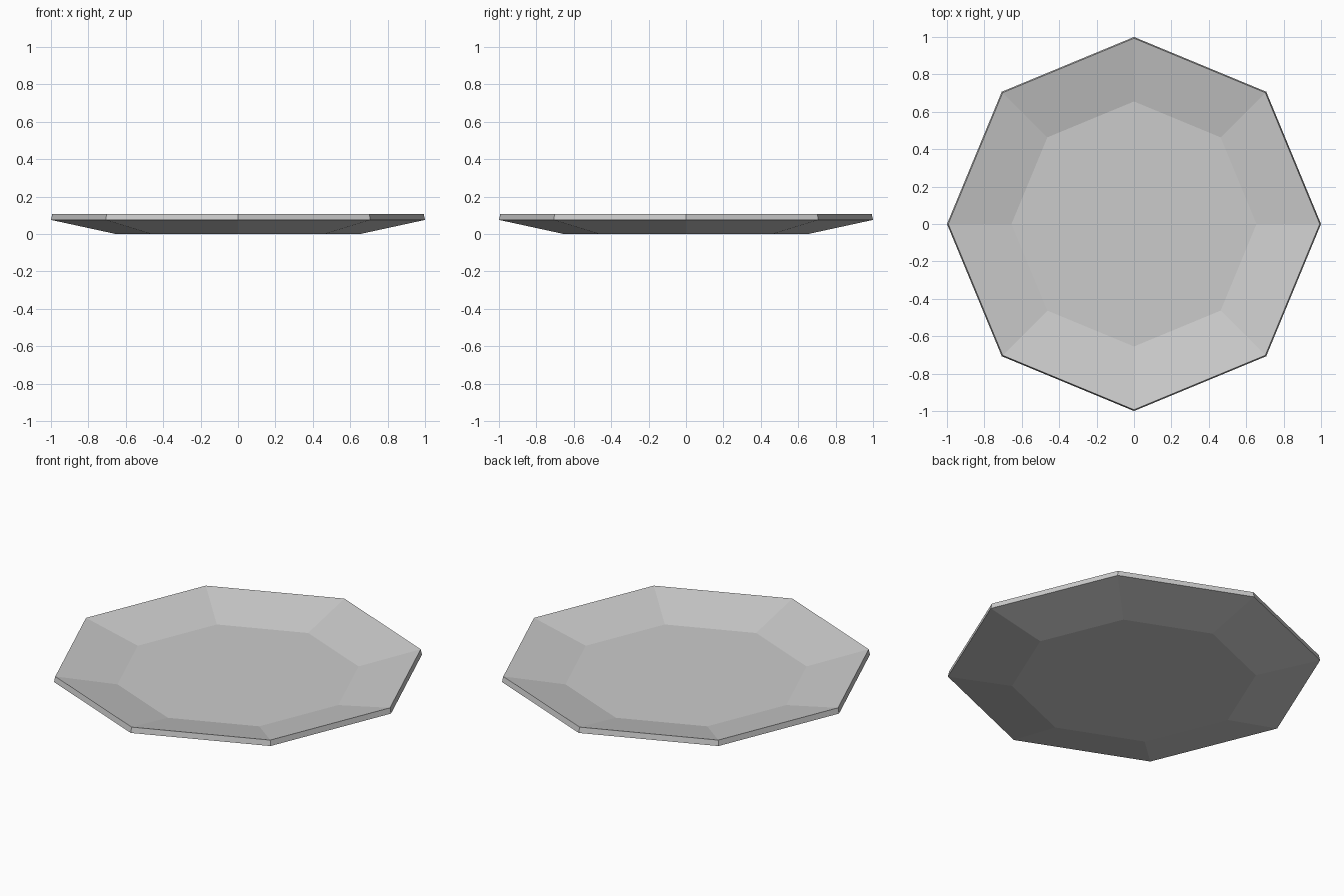
import bpy
import bmesh
from math import cos, sin, tau

cube = bpy.data.objects.get("Cube")
if cube:
    bpy.data.objects.remove(cube, do_unlink=True)

SIDES = 8
# Closed profile as (radius, height): base edge, rim bottom, rim top, floor edge
PROFILE = [(0.655, 0.0), (1.0, 0.075), (0.993, 0.107), (0.655, 0.033)]

# Plain grey ceramic
grey = bpy.data.materials.new("light_grey")
grey.use_nodes = True
colour = (0.6, 0.6, 0.6, 1.0)
grey.diffuse_color = colour
shader = next(n for n in grey.node_tree.nodes if n.type == "BSDF_PRINCIPLED")
shader.inputs["Base Color"].default_value = colour

# Octagonal dish: rings joined by flat quads, capped underneath and on the floor
bm = bmesh.new()
rings = [[bm.verts.new((r * cos(tau * i / SIDES), r * sin(tau * i / SIDES), z))
          for i in range(SIDES)] for r, z in PROFILE]
for low, high in zip(rings, rings[1:]):
    for i in range(SIDES):
        j = (i + 1) % SIDES
        bm.faces.new((low[i], low[j], high[j], high[i]))
bm.faces.new(rings[0][::-1])
bm.faces.new(rings[-1])
bmesh.ops.recalc_face_normals(bm, faces=bm.faces)

mesh = bpy.data.meshes.new("plate")
bm.to_mesh(mesh)
bm.free()
mesh.materials.append(grey)
plate = bpy.data.objects.new("plate", mesh)
bpy.context.scene.collection.objects.link(plate)
